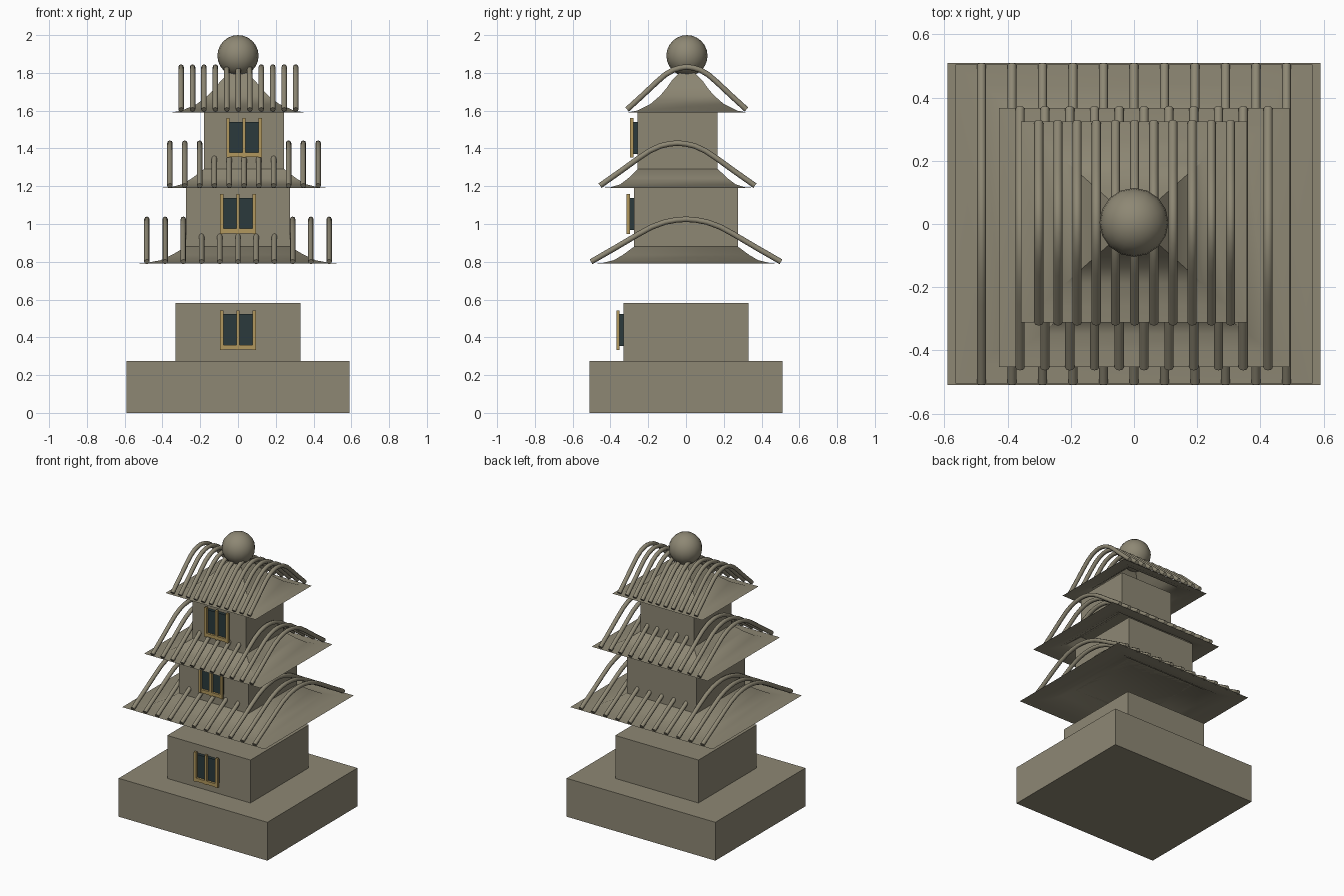
import bpy
import bmesh
from math import radians

cube = bpy.data.objects.get("Cube")
if cube:
    bpy.data.objects.remove(cube, do_unlink=True)


def material(name, rgb):
    m = bpy.data.materials.new(name)
    m.use_nodes = True
    m.diffuse_color = (*rgb, 1)
    m.node_tree.nodes["Principled BSDF"].inputs["Base Color"].default_value = (*rgb, 1)
    return m


STONE = material("warm grey stone", (0.27, 0.245, 0.175))
GOLD = material("golden wood", (0.44, 0.31, 0.11))
GLASS = material("dark teal glass", (0.024, 0.042, 0.045))


def finish(name, bm, mat, smooth=False):
    bmesh.ops.recalc_face_normals(bm, faces=bm.faces)
    mesh = bpy.data.meshes.new(name)
    bm.to_mesh(mesh)
    bm.free()
    mesh.materials.append(mat)
    obj = bpy.data.objects.new(name, mesh)
    bpy.context.collection.objects.link(obj)
    if smooth:
        bpy.ops.object.select_all(action="DESELECT")
        obj.select_set(True)
        bpy.context.view_layer.objects.active = obj
        bpy.ops.object.shade_smooth_by_angle(angle=radians(40))
    return obj


def add_box(bm, center, size):
    verts = bmesh.ops.create_cube(bm, size=1)["verts"]
    bmesh.ops.scale(bm, vec=size, verts=verts)
    bmesh.ops.translate(bm, vec=center, verts=verts)


def block(name, x, y, half_x, half_y, bottom, top):
    bm = bmesh.new()
    add_box(bm, (x, y, (bottom + top) / 2), (2 * half_x, 2 * half_y, top - bottom))
    finish(name, bm, STONE)


def roof(name, center, half, inner, z, profile):
    """Flared sheet lofted from eave rectangle to inner rectangle."""
    bm = bmesh.new()
    rings = []
    for t, h in profile:
        hx, hy = (i + (o - i) * t for o, i in zip(half, inner))
        rings.append([bm.verts.new((center[0] + sx * hx, center[1] + sy * hy, z + h))
                      for sx, sy in ((-1, -1), (1, -1), (1, 1), (-1, 1))])
    for low, high in zip(rings, rings[1:]):
        for i in range(4):
            j = (i + 1) % 4
            bm.faces.new((low[i], low[j], high[j], high[i]))
    bm.faces.new(rings[-1])
    finish(name, bm, STONE, smooth=True)


# Arched roof ribs: one bent tube repeated across the roof
ARCH = [(1, 0), (0.75, 0.32), (0.5, 0.65), (0.36, 0.82), (0.22, 0.935), (0.1, 0.985)]
ARCH_PATH = [(-y, h) for y, h in ARCH] + [(0, 1)] + ARCH[::-1]


def ribs(name, center, z, half_y, spacing, rise=0.225):
    curve = bpy.data.curves.new(name, "CURVE")
    curve.dimensions = "3D"
    curve.bevel_depth = 0.0145
    curve.bevel_resolution = 2
    curve.use_fill_caps = True
    for i in range(-5, 6):
        line = curve.splines.new("POLY")
        line.points.add(len(ARCH_PATH) - 1)
        for point, (y, h) in zip(line.points, ARCH_PATH):
            point.co = (center[0] + i * spacing, center[1] + y * half_y, z + h * rise, 1)
    curve.materials.append(STONE)
    bpy.context.collection.objects.link(bpy.data.objects.new(name, curve))


def window(level, x, wall_y, z):
    bm = bmesh.new()
    add_box(bm, (x, wall_y - 0.01, z), (0.165, 0.025, 0.17))
    finish(level + "_window_glass", bm, GLASS)
    bm = bmesh.new()
    for side in (-1, 0, 1):
        add_box(bm, (x + side * 0.085, wall_y - 0.03, z), (0.018, 0.018, 0.21))
    add_box(bm, (x, wall_y - 0.03, z - 0.09), (0.185, 0.016, 0.024))
    finish(level + "_window_frame", bm, GOLD)


# Stepped base and tower bodies
block("plinth", 0, 0, 0.59, 0.51, 0, 0.275)
block("ground_floor", 0, 0, 0.33, 0.33, 0.275, 0.583)
block("middle_floor", 0, 0, 0.275, 0.275, 0.88, 1.195)
block("top_floor", 0.032, -0.045, 0.212, 0.212, 1.29, 1.597)

# Flared roofs
SKIRT = [(1, 0), (0.72, 0.004), (0.47, 0.018), (0.26, 0.046), (0, 0.09)]
PEAK = [(1, 0), (0.83, 0.01), (0.6, 0.045), (0.43, 0.09),
        (0.32, 0.13), (0.23, 0.17), (0, 0.24)]
roof("lower_roof", (0, 0), (0.565, 0.505), (0.275, 0.275), 0.79, SKIRT)
roof("middle_roof", (0.032, -0.043), (0.46, 0.41), (0.212, 0.212), 1.19,
     [(t, h * 1.12) for t, h in SKIRT])
roof("upper_roof", (0, 0.006), (0.357, 0.318), (0.01, 0.01), 1.59, PEAK)

ribs("lower_roof_ribs", (0, 0), 0.8, 0.503, 0.0965)
ribs("middle_roof_ribs", (0.032, -0.045), 1.203, 0.41, 0.0785)
ribs("upper_roof_ribs", (0.002, 0.004), 1.606, 0.316, 0.0607)

# Windows on the front walls
window("ground", 0, -0.33, 0.438)
window("middle", 0, -0.275, 1.053)
window("top", 0.032, -0.257, 1.456)

# Ball finial
bm = bmesh.new()
bmesh.ops.create_uvsphere(bm, u_segments=16, v_segments=12, radius=0.109)
bmesh.ops.translate(bm, vec=(0, 0.005, 1.891), verts=bm.verts)
finish("ball_finial", bm, STONE, smooth=True)
